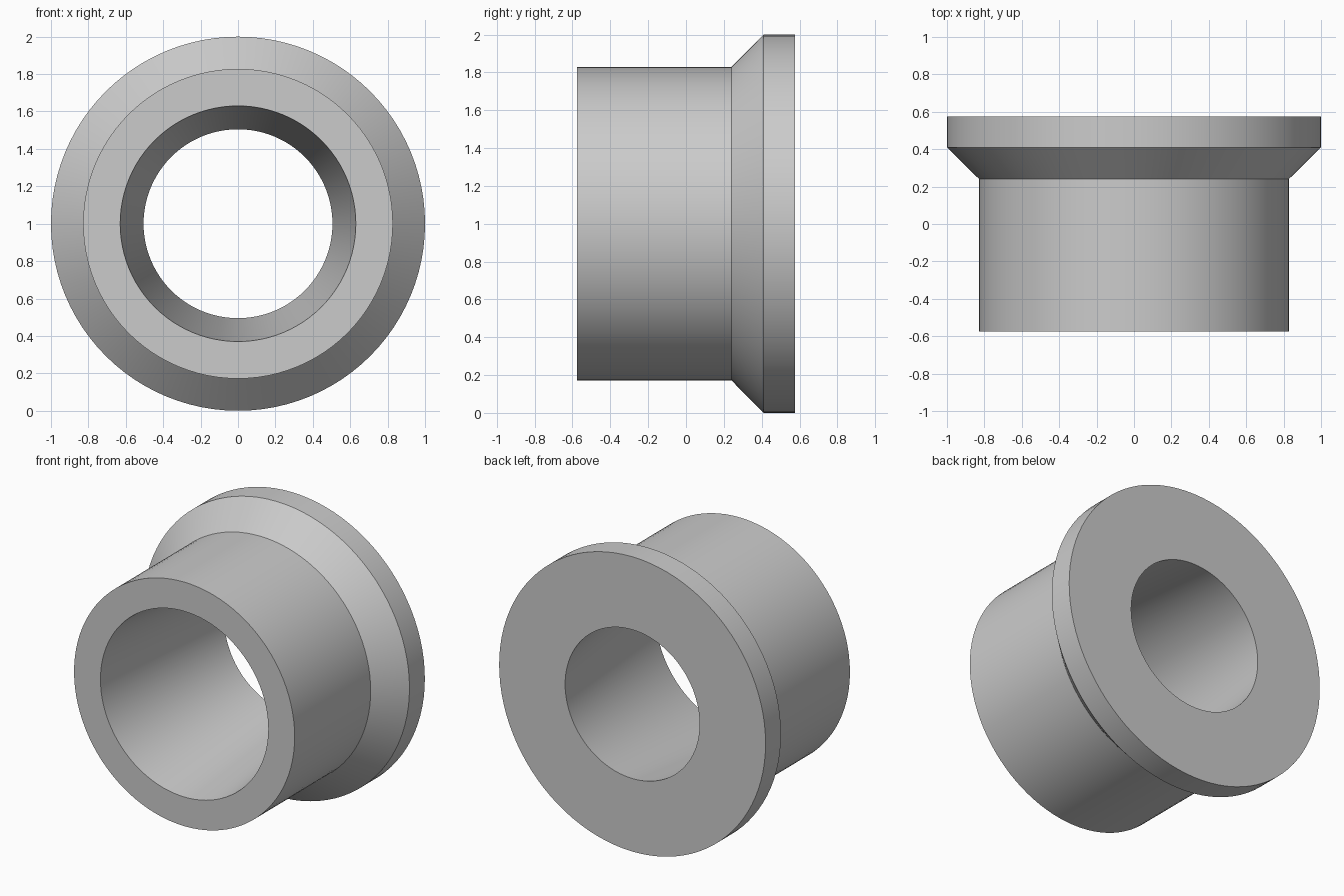
import bpy, bmesh, math
from mathutils import Matrix, Vector

cube = bpy.data.objects.get("Cube")
if cube:
    bpy.data.objects.remove(cube, do_unlink=True)

# Plain grey finish
grey = bpy.data.materials.new("plain_grey")
grey.use_nodes = True
colour = (0.6, 0.6, 0.6, 1)
grey.diffuse_color = colour
grey.node_tree.nodes["Principled BSDF"].inputs["Base Color"].default_value = colour

# Closed cross-section as (radius, y): tapered bore, barrel, chamfer, flange rim
HALF = 0.575
PROFILE = [(0.63, -HALF), (0.828, -HALF), (0.828, 0.24),
           (1.0, 0.41), (1.0, HALF), (0.505, HALF)]
SEGMENTS = 96

# Revolve the section about the horizontal y axis
bm = bmesh.new()
verts = [bm.verts.new((r, y, 0)) for r, y in PROFILE]
edges = [bm.edges.new((v, verts[(i + 1) % len(verts)])) for i, v in enumerate(verts)]
bmesh.ops.spin(bm, geom=verts + edges, cent=(0, 0, 0), axis=(0, 1, 0),
               angle=math.tau, steps=SEGMENTS)
bmesh.ops.remove_doubles(bm, verts=bm.verts, dist=0.0001)
bmesh.ops.recalc_face_normals(bm, faces=bm.faces)
bmesh.ops.transform(bm, matrix=Matrix.Translation(Vector((0, 0, 1))), verts=bm.verts)

mesh = bpy.data.meshes.new("flanged_bushing")
bm.to_mesh(mesh)
bm.free()
mesh.materials.append(grey)
bushing = bpy.data.objects.new("flanged_bushing", mesh)
bpy.context.collection.objects.link(bushing)

# Smooth round walls, crisp rims
bpy.ops.object.select_all(action="DESELECT")
bushing.select_set(True)
bpy.context.view_layer.objects.active = bushing
bpy.ops.object.shade_smooth_by_angle(angle=math.radians(30))
